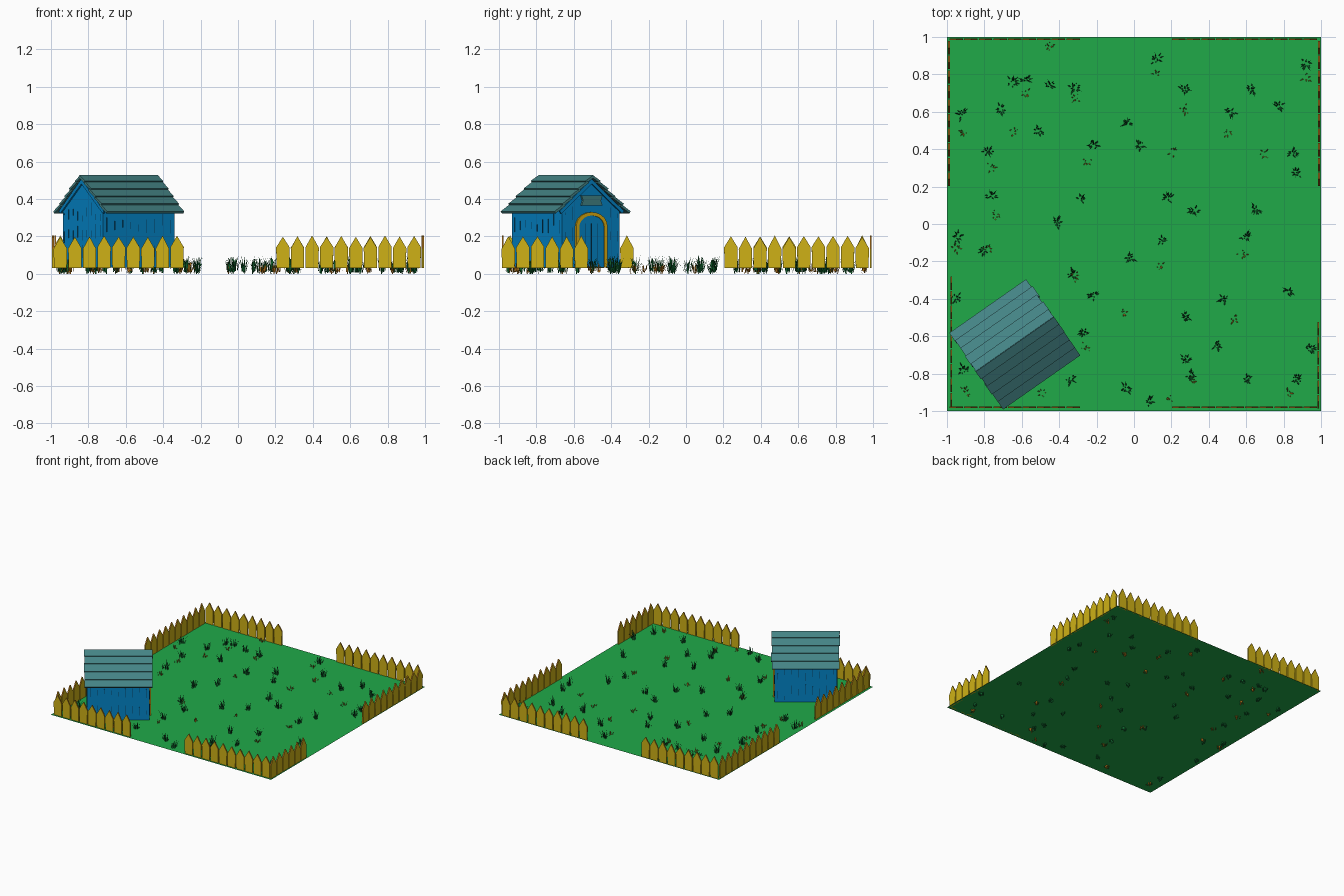
import bpy, bmesh, math, random
from mathutils import Matrix, Vector

if "Cube" in bpy.data.objects:
    bpy.data.objects.remove(bpy.data.objects["Cube"])

random.seed(4)
G = 0.03  # ground level


def mat(name, rgb):
    m = bpy.data.materials.new(name)
    m.diffuse_color = (*rgb, 1)
    m.use_nodes = True
    m.node_tree.nodes["Principled BSDF"].inputs["Base Color"].default_value = m.diffuse_color
    return m


LAWN = mat("lawn green", (0.014, 0.40, 0.066))
GRASS = mat("dark grass green", (0.005, 0.13, 0.028))
OCHRE = mat("fence ochre", (0.62, 0.44, 0.008))
RUST = mat("dry grass orange", (0.50, 0.20, 0.012))
BLUE = mat("wall blue", (0.001, 0.235, 0.58))
NAVY = mat("crack navy", (0.002, 0.06, 0.14))
TEAL = mat("roof teal", (0.058, 0.23, 0.235))
GOLD = mat("door frame gold", (0.72, 0.42, 0.006))


def prism(bm, pts, lo, hi, mtx=Matrix(), rim=()):
    """Extrude a (y, z) profile along x; profile edges listed in rim get material 1."""
    a = [bm.verts.new(mtx @ Vector((lo, y, z))) for y, z in pts]
    b = [bm.verts.new(mtx @ Vector((hi, y, z))) for y, z in pts]
    bm.faces.new(a)
    bm.faces.new(b[::-1])
    n = len(pts)
    for i in range(n):
        j = (i + 1) % n
        bm.faces.new((a[i], b[i], b[j], a[j])).material_index = int(i in rim)


def rect(y0, y1, z0, z1):
    return [(y0, z0), (y1, z0), (y1, z1), (y0, z1)]


def finish(name, bm, *mats, solid=True):
    if solid:
        bmesh.ops.recalc_face_normals(bm, faces=bm.faces)
    me = bpy.data.meshes.new(name)
    bm.to_mesh(me)
    bm.free()
    for m in mats:
        me.materials.append(m)
    ob = bpy.data.objects.new(name, me)
    bpy.context.collection.objects.link(ob)
    return ob


# Lawn: a single flat sheet
bm = bmesh.new()
bm.faces.new([bm.verts.new((x, y, G)) for x, y in ((-1, -1), (1, -1), (1, 1), (-1, 1))])
finish("lawn", bm, LAWN)

# Picket fences: rows of pointed boards
LOW, HIGH, STEP = -0.95, 0.24, 0.078


def fence(name, along_x, offset, start, count):
    bm = bmesh.new()
    for i in range(count):
        c = start + STEP * i
        sh = 0.138 + random.uniform(-0.006, 0.006)
        prof = [(c - 0.034, G), (c + 0.034, G), (c + 0.036, sh),
                (c, 0.2 + random.uniform(-0.004, 0.006)), (c - 0.036, sh)]
        # turn the row so that its length follows x
        m = Matrix(((0, 1, 0, 0), (1, 0, 0, 0), (0, 0, 1, 0), (0, 0, 0, 1))) if along_x else Matrix()
        prism(bm, prof, offset - 0.005, offset + 0.005, m, rim=(2, 3))
    finish(name, bm, OCHRE, RUST)


fence("front_fence_left", True, -0.98, LOW, 9)
fence("front_fence_right", True, -0.98, HIGH, 10)
fence("back_fence_left", True, 0.988, LOW, 9)
fence("back_fence_right", True, 0.988, HIGH, 10)
fence("left_fence_front", False, -0.977, LOW + 0.01, 9)
fence("left_fence_back", False, -0.99, HIGH, 10)
fence("right_fence_front", False, 0.985, LOW, 6)
fence("right_fence_back", False, 0.99, HIGH, 10)

# Shed, built along local x with the door at +x, then turned into its corner
PLACE = Matrix.Translation((-0.638, -0.643, 0)) @ Matrix.Rotation(math.radians(35), 4, 'Z')
HL, HW, BASE = 0.234, 0.187, G + 0.003
bm = bmesh.new()
prism(bm, [(-HW, BASE), (HW, BASE), (HW, 0.357), (0, 0.506), (-HW, 0.357)], -HL, HL, PLACE)
finish("shed_walls", bm, BLUE)

# Roof planks: five overlapping rows on each slope
EAVE, DROP, RIDGE, ROWS = 0.25, 0.204, 0.538, 5
L = math.hypot(EAVE, DROP)
ny, nz = DROP / L, EAVE / L


def slope(t, depth):
    return EAVE * t - ny * depth, RIDGE - DROP * t - nz * depth


bm = bmesh.new()
for s in (-1, 1):
    for i in range(ROWS):
        t0, t1 = (i / ROWS - 0.03) if i else 0.018, (i + 1) / ROWS
        prof = [slope(t0, 0.009), slope(t1, 0), slope(t1, 0.013), slope(t0, 0.022)]
        prism(bm, [(s * y, z) for y, z in prof],
              -0.253 + random.uniform(-0.004, 0.004), 0.253 + random.uniform(-0.004, 0.004), PLACE)
finish("roof_planks", bm, TEAL)

# Gable boards under both roof ends
bm = bmesh.new()
for s in (-1, 1):
    prof = [slope(0.06, 0.024), slope(0.9, 0.024), slope(0.9, 0.042), slope(0.06, 0.044)]
    for x in (-HL - 0.01, HL):
        prism(bm, [(s * y, z) for y, z in prof], x, x + 0.01, PLACE)
finish("gable_boards", bm, BLUE)


# Door with an arched frame
def arch(hw, spring, top, n=10):
    arc = [(hw * math.cos(math.pi * k / n), spring + (top - spring) * math.sin(math.pi * k / n))
           for k in range(n + 1)]
    return [(hw, BASE)] + arc + [(-hw, BASE)]


bm = bmesh.new()
prism(bm, arch(0.083, 0.25, 0.312), HL, HL + 0.005, PLACE)
finish("door", bm, BLUE)
bm = bmesh.new()
prism(bm, arch(0.102, 0.255, 0.33) + arch(0.082, 0.25, 0.312)[::-1], HL - 0.002, HL + 0.01, PLACE)
finish("door_frame", bm, GOLD)

# Blank plaque above the door
bm = bmesh.new()
prism(bm, [(-0.068, 0.366), (0.068, 0.366), (0.058, 0.392), (0.068, 0.418), (-0.068, 0.418), (-0.058, 0.392)],
      HL, HL + 0.012, PLACE)
finish("door_plaque", bm, TEAL)

# Thin board cracks on walls and door
bm = bmesh.new()
w = 0.0016
for sx in (-1, 1):
    for k in range(-4, 5):
        y = k * 0.042 + 0.004
        if sx > 0 and abs(y) < 0.11:
            continue
        limit = 0.46 - 0.8 * abs(y)
        for z in (0.05, 0.16, 0.28):
            z0 = z + random.uniform(0, 0.04)
            z1 = min(z0 + random.uniform(0.03, 0.08), limit)
            if z1 > z0:
                prism(bm, rect(y - w, y + w, z0, z1), sx * HL - 0.002, sx * HL + 0.002, PLACE)
for y in (-0.04, 0.0, 0.04):
    prism(bm, rect(y - w, y + w, 0.05, 0.27), HL, HL + 0.007, PLACE)
turn = PLACE @ Matrix.Rotation(math.radians(90), 4, 'Z')
for sy in (-1, 1):
    for k in range(-4, 5):
        x = k * 0.052
        for z in (0.05, 0.2):
            z0 = z + random.uniform(0, 0.06)
            z1 = z0 + random.uniform(0.03, 0.08)
            prism(bm, rect(x - w, x + w, z0, z1), sy * HW - 0.002, sy * HW + 0.002, turn)
finish("board_cracks", bm, NAVY)


# Grass tufts: narrow bent blades whose roots dip through the lawn
def tufts(name, spots, blades, reach, height, material):
    bm = bmesh.new()
    for px, py in spots:
        for k in range(blades):
            a = random.uniform(0, math.tau)
            out = Vector((math.cos(a), math.sin(a), 0))
            side = Vector((-out.y, out.x, 0)) * 0.003
            root = Vector((px / 100, py / 100, 0 if k == 0 else random.uniform(0.005, 0.02)))
            root += out * random.uniform(0, 0.02)
            r, h = reach * random.uniform(0.2, 1), height * random.uniform(0.5, 1)
            mid = root + out * r * 0.4 + Vector((0, 0, h * 0.65))
            tip = root + out * r + Vector((0, 0, h))
            for v in (root, mid, tip):
                v.x, v.y = max(-0.996, min(0.996, v.x)), max(-0.996, min(0.996, v.y))
            b = [bm.verts.new(p) for p in (root - side, root + side, mid + side, mid - side, tip)]
            bm.faces.new(b[:4])
            bm.faces.new((b[3], b[2], b[4]))
    finish(name, bm, material, solid=False)


GREEN = [(12, 88), (92, 86), (-65, 76), (-58, 77), (-45, 74), (-32, 73), (27, 72), (63, 72), (-92, 59),
         (-78, 39), (-51, 50), (-22, 42), (-3, 54), (3, 42), (52, 60), (85, 38), (77, 63), (-76, 15),
         (-28, 13), (18, 14), (32, 7), (87, 27), (65, 8), (60, -7), (-94, -7), (-41, 1), (-80, -14),
         (-33, -27), (15, -8), (-2, -18), (-22, -38), (28, -50), (48, -40), (83, -36), (44, -65),
         (28, -73), (94, -67), (60, -83), (87, -83), (31, -81), (-34, -83), (-27, -58), (-4, -88),
         (-71, 61), (-91, -78), (-95, -40), (8, -95)]
BROWN = [(-45, 95), (12, 80), (92, 78), (-58, 70), (-31, 67), (27, 61), (50, 49), (-91, 49), (-64, 49),
         (-76, 30), (-25, 33), (21, 38), (70, 38), (-74, 5), (-95, -13), (-78, -13), (-32, -28),
         (14, -22), (-5, -47), (58, -16), (53, -51), (31, -84), (19, -93), (-90, -90), (-49, -91),
         (-26, -66), (82, -90)]
tufts("grass_tufts", GREEN, 16, 0.03, 0.085, GRASS)
tufts("dry_tufts", BROWN, 10, 0.02, 0.05, RUST)
